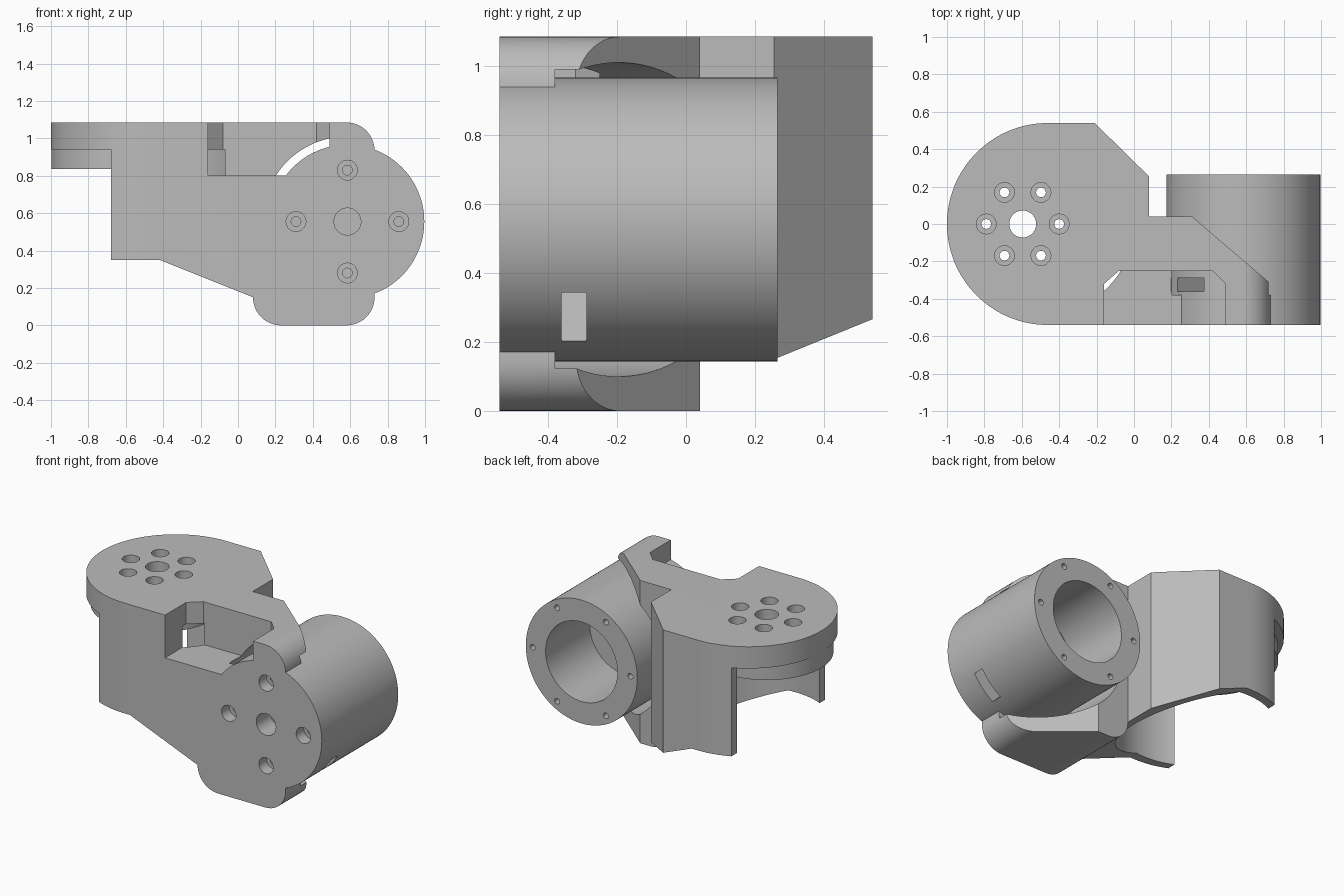
import bpy, bmesh
from math import sin, cos, pi, radians
from mathutils import Matrix, Vector

cube = bpy.data.objects.get("Cube")
if cube:
    bpy.data.objects.remove(cube, do_unlink=True)

grey = bpy.data.materials.new("machined_grey")
grey.use_nodes = True
GREY = (0.5, 0.5, 0.5, 1)
grey.diffuse_color = GREY
grey.node_tree.nodes["Principled BSDF"].inputs["Base Color"].default_value = GREY

FRONT, BACK, TOP = -0.54, 0.545, 1.085
AX, AZ = 0.585, 0.555      # tube axis
HX = -0.595                # flange hole pattern centre


def make_object(name, bm):
    bmesh.ops.recalc_face_normals(bm, faces=bm.faces)
    mesh = bpy.data.meshes.new(name)
    bm.to_mesh(mesh)
    bm.free()
    mesh.materials.append(grey)
    ob = bpy.data.objects.new(name, mesh)
    bpy.context.scene.collection.objects.link(ob)
    return ob


def prism(name, points, low, high, axis):
    """Extrude a flat outline along y or z."""
    place = (lambda p: (p[0], low, p[1])) if axis == "y" else (lambda p: (p[0], p[1], low))
    bm = bmesh.new()
    face = bm.faces.new([bm.verts.new(place(p)) for p in points])
    moved = bmesh.ops.extrude_face_region(bm, geom=[face])["geom"]
    shift = Vector((0, high - low, 0)) if axis == "y" else Vector((0, 0, high - low))
    bmesh.ops.translate(bm, vec=shift, verts=[g for g in moved if isinstance(g, bmesh.types.BMVert)])
    return make_object(name, bm)


def arc(cx, cy, r, start, end, steps=12):
    angles = [radians(start + (end - start) * i / steps) for i in range(steps + 1)]
    return [(cx + r * cos(a), cy + r * sin(a)) for a in angles]


def cylinder(name, cx, cy, r, low, high, axis, steps=96):
    return prism(name, arc(cx, cy, r, 0, 360, steps)[:-1], low, high, axis)


def combine(target, tool, operation="DIFFERENCE"):
    """Apply a boolean and remove the tool."""
    mod = target.modifiers.new("boolean", "BOOLEAN")
    mod.operation, mod.solver, mod.object = operation, "EXACT", tool
    bpy.context.view_layer.update()
    graph = bpy.context.evaluated_depsgraph_get()
    mesh = bpy.data.meshes.new_from_object(target.evaluated_get(graph))
    target.modifiers.clear()
    target.data = mesh
    bpy.data.objects.remove(tool, do_unlink=True)


# Bracket body: side outline crossed with plan outline
side = [(-1.1, TOP), (-1.1, 0.94), (-0.68, 0.94), (-0.68, 0.35), (-0.42, 0.35)]
side += arc(0.23, 0.15, 0.15, 180, 270)
side += arc(0.58, 0.15, 0.15, 270, 360)
side += arc(0.58, TOP - 0.15, 0.15, 0, 90)
body = prism("bracket_body", side, -0.7, 0.7, "y")

plan = arc(-0.46, 0, 0.54, 90, 270, 64)
plan += [(0.8, FRONT), (0.8, -0.378), (0.31, 0.04), (0.08, 0.04), (0.08, 0.255), (-0.21, BACK - 0.005)]
combine(body, prism("plan", plan, -0.1, 1.3, "z"), "INTERSECT")

# Round cavity under the flange, and clearance around the tube
combine(body, cylinder("cavity", -0.48, 0, 0.48, -0.1, 0.94, "z"))
combine(body, cylinder("clearance", AX, AZ, 0.455, -0.38, 0.7, "y"))

# Front notch with chamfered back corners and one rounded lower corner
notch = prism("notch", [(-0.16, -0.7), (-0.16, -0.32), (-0.08, -0.25), (0.42, -0.25),
                        (0.49, -0.32), (0.49, -0.7)], 0.7, 1.3, "z")
window = [(-0.3, 1.25), (-0.3, 0.8)] + arc(0.37, 0.92, 0.12, 270, 360) + [(0.49, 1.25)]
combine(notch, prism("window", window, -0.8, 0, "y"), "INTERSECT")
combine(body, notch)

# Hub below the flange
combine(body, cylinder("hub", HX, 0, 0.403, 0.835, 1.0, "z"), "UNION")

# Flange holes with counterbores
combine(body, cylinder("centre_hole", HX, 0, 0.072, 0.7, 1.2, "z", 40))
for i in range(6):
    x, y = HX + 0.195 * cos(i * pi / 3), 0.195 * sin(i * pi / 3)
    combine(body, cylinder("bolt_hole", x, y, 0.026, 0.7, 1.2, "z", 20))
    combine(body, cylinder("counterbore", x, y, 0.053, 1.0, 1.2, "z", 28))

# Motor tube joined to the front plate
combine(body, cylinder("tube", AX, AZ, 0.411, FRONT, 0.265, "y", 128), "UNION")
combine(body, cylinder("bore", AX, AZ, 0.265, -0.2, 0.5, "y"))
for i in range(6):
    a = i * pi / 3
    combine(body, cylinder("end_screw", AX + 0.36 * cos(a), AZ + 0.36 * sin(a), 0.019, 0.12, 0.4, "y", 16))

# Diagonal wire slots on opposite sides of the tube
for sign in (-1, 1):
    bm = bmesh.new()
    bmesh.ops.create_cube(bm, size=1)
    along = Vector((1, 0, -1)).normalized() * 0.4 * sign
    bm.transform(Matrix.Translation(Vector((AX, -0.325, AZ)) + along)
                 @ Matrix.Rotation(radians(45), 4, "Y") @ Matrix.Diagonal((0.5, 0.072, 0.2, 1)))
    combine(body, make_object("wire_slot", bm))

# Front plate holes
combine(body, cylinder("shaft_hole", AX, AZ, 0.072, -0.7, -0.39, "y", 40))
for i in range(4):
    x, z = AX + 0.275 * cos(i * pi / 2), AZ + 0.275 * sin(i * pi / 2)
    combine(body, cylinder("plate_screw", x, z, 0.026, -0.7, -0.39, "y", 20))
    combine(body, cylinder("plate_counterbore", x, z, 0.053, -0.7, -0.46, "y", 28))

# One material, smooth rounds with crisp edges
body.data.materials.clear()
body.data.materials.append(grey)
for face in body.data.polygons:
    face.material_index = 0
bpy.ops.object.select_all(action="DESELECT")
body.select_set(True)
bpy.context.view_layer.objects.active = body
bpy.ops.object.shade_smooth_by_angle(angle=radians(25))
